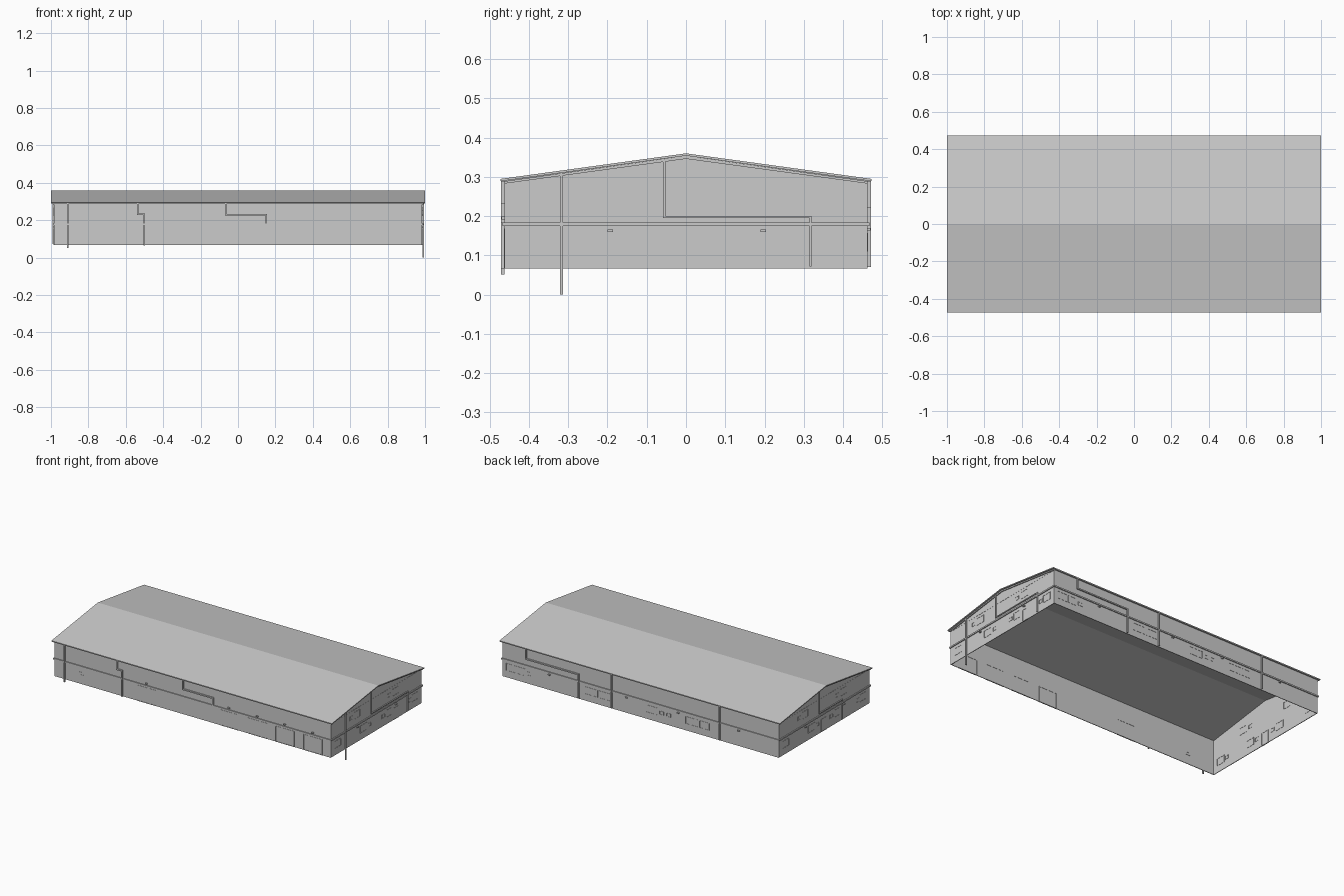
import bpy
import bmesh
from mathutils import Vector

cube = bpy.data.objects.get("Cube")
if cube:
    bpy.data.objects.remove(cube)

grey = bpy.data.materials.new("light grey")
grey.use_nodes = True
COLOUR = (0.6, 0.6, 0.6, 1)
grey.diffuse_color = COLOUR
grey.node_tree.nodes["Principled BSDF"].inputs["Base Color"].default_value = COLOUR

HX, HY = 0.985, 0.462               # half size of the walls
BASE, EAVE, RIDGE = 0.067, 0.295, 0.36
T = 0.004                           # wall thickness


def finish(name, bm):
    bmesh.ops.recalc_face_normals(bm, faces=bm.faces)
    mesh = bpy.data.meshes.new(name)
    bm.to_mesh(mesh)
    bm.free()
    mesh.materials.append(grey)
    ob = bpy.data.objects.new(name, mesh)
    bpy.context.collection.objects.link(ob)
    return ob


def add_box(bm, a, b):
    lo = [min(p) for p in zip(a, b)]
    hi = [max(p) for p in zip(a, b)]
    for v in bmesh.ops.create_cube(bm, size=1)["verts"]:
        v.co = [lo[i] if v.co[i] < 0 else hi[i] for i in range(3)]


def prism(name, profile, x0, x1):
    """Extrude a (y, z) profile along x."""
    bm = bmesh.new()
    face = bm.faces.new([bm.verts.new((x0, y, z)) for y, z in profile])
    res = bmesh.ops.extrude_face_region(bm, geom=[face])
    moved = [g for g in res["geom"] if isinstance(g, bmesh.types.BMVert)]
    bmesh.ops.translate(bm, verts=moved, vec=(x1 - x0, 0, 0))
    return finish(name, bm)


def on_wall(side, u, z, out):
    """Point on a facade: u along the wall, out from its outer face."""
    return {"front": (u, -HY - out, z), "back": (u, HY + out, z),
            "left": (HX + out, u, z), "right": (-HX - out, u, z)}[side]


def wall_box(bm, side, u0, u1, z0, z1, inner, outer):
    add_box(bm, on_wall(side, u0, z0, inner), on_wall(side, u1, z1, outer))


def frames(name, side, openings, w=0.002, out=0.0015):
    """Rectangular frames showing on both faces of a wall."""
    bm = bmesh.new()
    for u0, u1, z0, z1 in openings:
        for a, b, c, d in ((u0, u1, z0, z0 + w), (u0, u1, z1 - w, z1),
                           (u0, u0 + w, z0, z1), (u1 - w, u1, z0, z1)):
            wall_box(bm, side, a, b, c, d, -T - out, out)
    finish(name, bm)


def lamps(name, side, spots):
    bm = bmesh.new()
    for u, z in spots:
        wall_box(bm, side, u - 0.007, u + 0.007, z - 0.003, z + 0.004, -0.001, 0.008)
    finish(name, bm)


def pipe(name, side, path, r=0.004):
    """Square pipe following (u, z) points on a wall."""
    bm = bmesh.new()
    for (u0, z0), (u1, z1) in zip(path, path[1:]):
        wall_box(bm, side, min(u0, u1) - r, max(u0, u1) + r,
                 min(z0, z1) - r, max(z0, z1) + r, 0.001, 0.001 + 2 * r)
    finish(name, bm)


# Walls, open underneath
gable = [(-HY, BASE), (HY, BASE), (HY, EAVE - 0.004), (0, RIDGE - 0.006), (-HY, EAVE - 0.004)]
for name, s in (("left_gable_wall", 1), ("right_gable_wall", -1)):
    prism(name, gable, s * HX, s * (HX - T))
for side in ("front", "back"):
    bm = bmesh.new()
    wall_box(bm, side, -HX, HX, BASE, EAVE - 0.003, -T, 0)
    finish(side + "_wall", bm)

# Gabled roof sheet with overhang
edge, t = 0.472, 0.006
prism("roof", [(-edge, EAVE), (0, RIDGE), (edge, EAVE),
               (edge, EAVE - t), (0, RIDGE - t), (-edge, EAVE - t)], -1, 1)

# Bargeboards under the gable ends
for s, name in ((1, "left"), (-1, "right")):
    prism(name + "_bargeboard",
          [(-HY, EAVE - t), (0, RIDGE - t), (HY, EAVE - t),
           (HY, EAVE - 0.012), (0, RIDGE - 0.014), (-HY, EAVE - 0.012)],
          s * HX, s * (HX + 0.006))

# Storey band, eaves seam and corner trims
for side, half in (("front", HX), ("back", HX), ("left", HY), ("right", HY)):
    bm = bmesh.new()
    wall_box(bm, side, -half - 0.006, half + 0.006, 0.175, 0.184, -0.001, 0.006)
    if half == HY:
        wall_box(bm, side, -half, half, 0.284, 0.286, -0.001, 0.001)
    finish(side + "_storey_band", bm)

# Gutters along the eaves
for side in ("front", "back"):
    bm = bmesh.new()
    wall_box(bm, side, -HX, HX, 0.288, 0.295, -0.001, 0.009)
    finish(side + "_gutter", bm)

# Gable windows: wide and narrow panes on two floors
LOW, LOW_S = (0.11, 0.157), (0.12, 0.143)
UP, UP_S = (0.222, 0.268), (0.232, 0.255)
gable_windows = [(0.165, 0.228, *UP), (0.115, 0.147, *UP_S),
                 (-0.227, -0.165, *UP), (-0.27, -0.24, *UP_S),
                 (-0.425, -0.36, *LOW), (-0.163, -0.097, *LOW), (-0.083, -0.055, *LOW_S),
                 (0.057, 0.088, *LOW_S), (0.1, 0.163, *LOW),
                 (0.327, 0.357, *LOW_S), (0.363, 0.427, *LOW)]
frames("left_windows", "left", gable_windows)
frames("right_windows", "right", [(-b, -a, c, d) for a, b, c, d in gable_windows])
frames("left_door", "left", [(0.18, 0.225, BASE, 0.143)])
frames("right_door", "right", [(-0.03, 0.03, BASE, 0.15)])
lamps("left_lamps", "left", [(-0.193, 0.162), (0.197, 0.162)])
lamps("right_lamps", "right", [(0.193, 0.162), (-0.197, 0.162)])

# Front loading doors with lamps above, and a small window
doors = [(-0.395, -0.26), (0.195, 0.325), (0.395, 0.53), (0.59, 0.725), (0.79, 0.925)]
frames("front_doors", "front", [(a, b, BASE, 0.168) for a, b in doors], 0.003)
lamps("front_lamps", "front", [((a + b) / 2, 0.195) for a, b in doors])
frames("front_window", "front", [(-0.805, -0.77, 0.125, 0.143)])

# Back windows
wide = [(0.885, 0.96), (0.825, 0.88), (0.305, 0.395), (0.215, 0.295),
        (-0.125, -0.03), (-0.41, -0.32), (-0.49, -0.42)]
narrow = [(0.775, 0.805), (-0.165, -0.135), (-0.215, -0.185)]
frames("back_windows", "back", [(a, b, *LOW) for a, b in wide]
       + [(a, b, *LOW_S) for a, b in narrow])
lamps("back_lamps", "back", [(x, 0.166) for x in (0.65, 0.1, -0.27, -0.7)])

# Downpipes
pipe("front_downpipe_end", "front", [(-0.91, 0.29), (-0.91, 0.055)])
pipe("front_downpipe_bent", "front", [(-0.535, 0.29), (-0.535, 0.233), (-0.5, 0.233), (-0.5, 0.07)])
pipe("front_downpipe_stepped", "front", [(-0.065, 0.29), (-0.065, 0.23), (0.15, 0.23), (0.15, 0.188)])
pipe("back_downpipe_bent", "back", [(0.815, 0.29), (0.815, 0.225), (0.44, 0.225), (0.44, 0.075)])
for i, x in enumerate((0.205, -0.565)):
    pipe(f"back_downpipe_{i + 1}", "back", [(x, 0.29), (x, 0.075)])
pipe("left_downpipe_long", "left", [(-0.317, 0.306), (-0.317, 0.004)])
pipe("left_downpipe_bent", "left", [(-0.055, 0.342), (-0.055, 0.198), (0.317, 0.198), (0.317, 0.075)], 0.003)
pipe("right_downpipe_bent", "right", [(0.055, 0.342), (0.055, 0.198), (-0.18, 0.198), (-0.18, 0.075)], 0.003)
